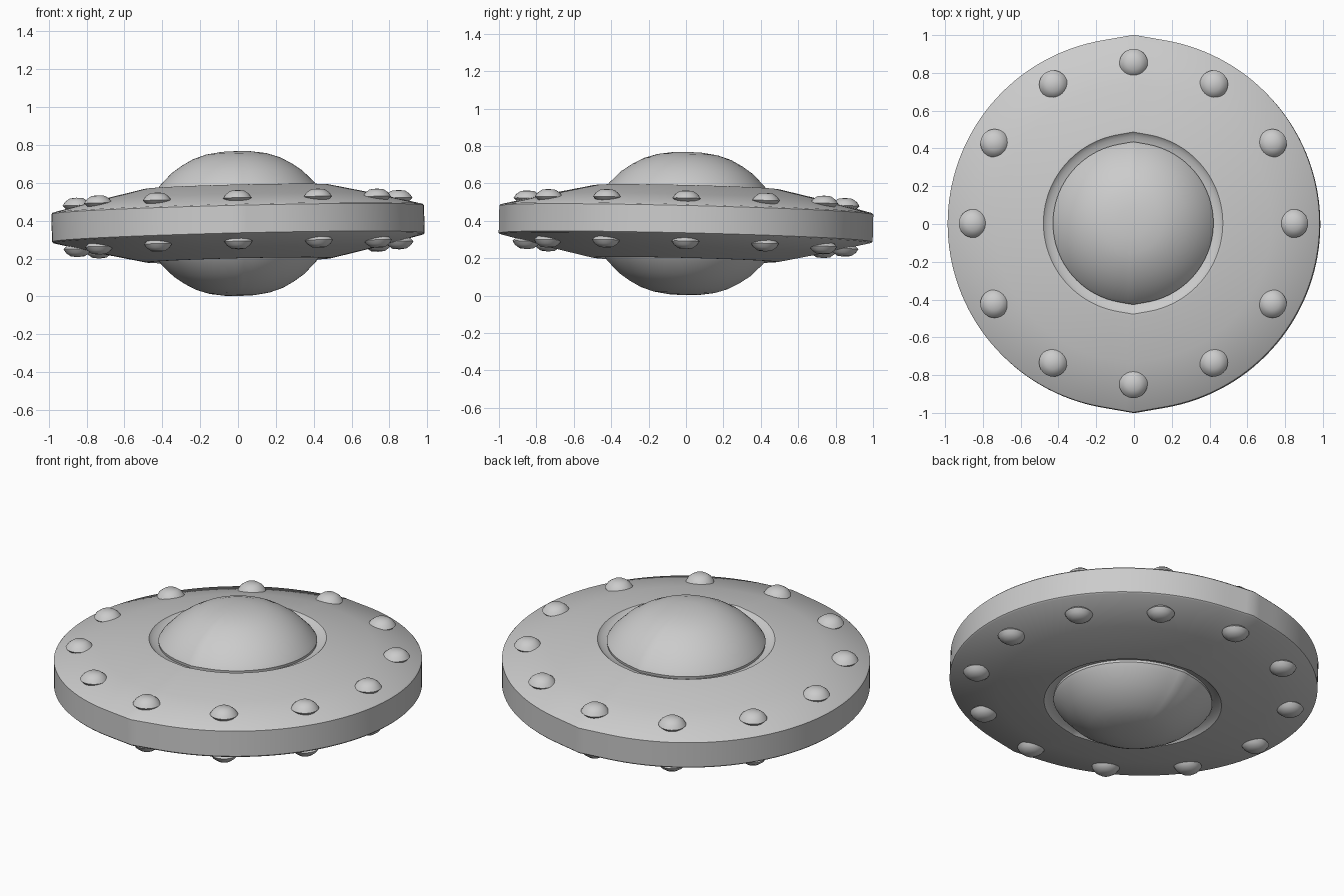
import bpy
import bmesh
from math import sin, cos, pi, radians, acos

if "Cube" in bpy.data.objects:
    bpy.data.objects.remove(bpy.data.objects["Cube"])

TILT = 0.024      # the whole craft leans slightly
MID = 0.385       # height of the mirror plane
CUSP = acos(0.985)

grey = bpy.data.materials.new("light grey metal")
grey.use_nodes = True
grey.diffuse_color = (0.6, 0.6, 0.6, 1)
grey.node_tree.nodes["Principled BSDF"].inputs["Base Color"].default_value = (0.6, 0.6, 0.6, 1)


def round_section(a):
    return 1.0


def pointed_section(a):
    """Circle drawn out to a faint point at front and back."""
    off = abs((a % pi) - pi / 2)
    return 1 / cos(CUSP - off) if off < CUSP else 1.0


def lathe(bm, profile, steps, section=round_section, centre=(0, 0)):
    """Turn an outer-to-top profile of (radius, height) around the z axis."""
    rings = []
    for r, z in profile:
        count = steps if r > 0 else 1
        ring = []
        for j in range(count):
            a = 2 * pi * j / steps
            k = r * section(a)
            ring.append(bm.verts.new((centre[0] + k * cos(a), centre[1] + k * sin(a), z)))
        rings.append(ring)
    for low, high in zip(rings, rings[1:]):
        for j in range(steps):
            n = (j + 1) % steps
            if len(low) == 1:
                bm.faces.new((low[0], high[n], high[j]))
            elif len(high) == 1:
                bm.faces.new((low[j], low[n], high[0]))
            else:
                bm.faces.new((low[j], low[n], high[n], high[j]))


def finish(bm, name, angle):
    """Make a tilted object whose lower half mirrors the upper half."""
    mesh = bpy.data.meshes.new(name)
    bm.to_mesh(mesh)
    bm.free()
    mesh.materials.append(grey)
    obj = bpy.data.objects.new(name, mesh)
    bpy.context.collection.objects.link(obj)
    obj.location.z = MID
    obj.rotation_euler = (-TILT, -TILT, 0)
    bpy.ops.object.select_all(action="DESELECT")
    obj.select_set(True)
    bpy.context.view_layer.objects.active = obj
    bpy.ops.object.shade_smooth_by_angle(angle=radians(angle))
    mirror = obj.modifiers.new("lower half", "MIRROR")
    mirror.use_axis = (False, False, True)
    return obj


# Saucer hull with upright rim, sloping deck and a groove around the dome
hull = bmesh.new()
lathe(hull, [(0.985, 0), (0.985, 0.073), (0.978, 0.08), (0.73, 0.141),
             (0.49, 0.194), (0.475, 0.195), (0.455, 0.175), (0.41, 0.168)],
      144, pointed_section)
finish(hull, "saucer_hull", 40)

# Domes above and below
dome = bmesh.new()
lathe(dome, [(0.42, 0.15), (0.425, 0.185), (0.41, 0.208), (0.345, 0.274),
             (0.29, 0.312), (0.23, 0.345), (0.16, 0.368), (0.08, 0.38), (0, 0.383)],
      96, pointed_section)
finish(dome, "dome", 40)

# Ring of flattened lamps on the deck
lamps = bmesh.new()
for i in range(12):
    a = 2 * pi * i / 12
    lathe(lamps, [(0, 0.07), (0.04, 0.08), (0.075, 0.115), (0.062, 0.135),
                  (0.037, 0.153), (0, 0.157)],
          24, centre=(0.85 * cos(a), 0.85 * sin(a)))
finish(lamps, "rim_lamps", 40)
